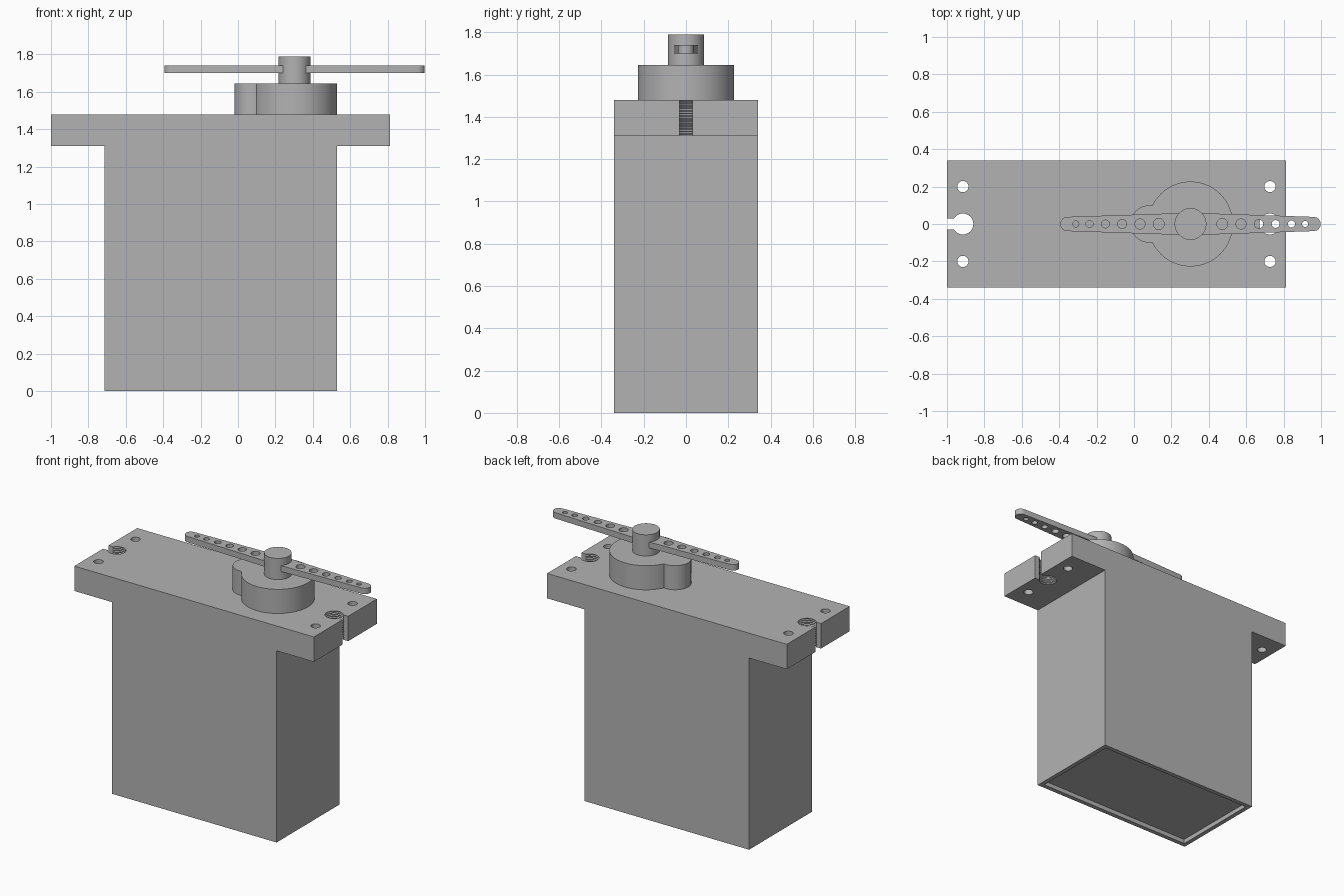
import bpy, bmesh
from math import cos, sin, pi
from mathutils import Matrix

cube = bpy.data.objects.get("Cube")
if cube:
    bpy.data.objects.remove(cube, do_unlink=True)

grey = bpy.data.materials.new("mid grey plastic")
grey.use_nodes = True
colour = (0.45, 0.45, 0.45, 1)
grey.diffuse_color = colour
grey.node_tree.nodes["Principled BSDF"].inputs["Base Color"].default_value = colour

AXIS = 0.302          # x of the output shaft
HALF_Y = 0.34         # half depth of the case
LEDGE, DECK = 1.31, 1.48


def finish(bm, name):
    bmesh.ops.recalc_face_normals(bm, faces=bm.faces)
    mesh = bpy.data.meshes.new(name)
    bm.to_mesh(mesh)
    bm.free()
    mesh.materials.append(grey)
    obj = bpy.data.objects.new(name, mesh)
    bpy.context.collection.objects.link(obj)
    return obj


def activate(obj):
    bpy.ops.object.select_all(action='DESELECT')
    obj.select_set(True)
    bpy.context.view_layer.objects.active = obj


def smooth(obj):
    activate(obj)
    bpy.ops.object.shade_smooth_by_angle(angle=0.6)


def prism(name, outline, offset):
    """Extrude a closed 3D outline along the offset."""
    bm = bmesh.new()
    face = bm.faces.new([bm.verts.new(p) for p in outline])
    new = bmesh.ops.extrude_face_region(bm, geom=[face])["geom"]
    bmesh.ops.translate(bm, vec=offset, verts=[v for v in new if isinstance(v, bmesh.types.BMVert)])
    return finish(bm, name)


def box(name, x0, x1, y, z0, z1):
    return prism(name, [(x0, -y, z0), (x1, -y, z0), (x1, y, z0), (x0, y, z0)], (0, 0, z1 - z0))


def lathe(name, x, y, profile, sides=48):
    """Stack rings given as (radius, z) and cap both ends."""
    bm = bmesh.new()
    rings = [[bm.verts.new((x + r * cos(2 * pi * i / sides), y + r * sin(2 * pi * i / sides), z))
              for i in range(sides)] for r, z in profile]
    for a, b in zip(rings, rings[1:]):
        for i in range(sides):
            j = (i + 1) % sides
            bm.faces.new((a[i], a[j], b[j], b[i]))
    bm.faces.new(rings[0])
    bm.faces.new(rings[-1])
    return finish(bm, name)


def cylinder(name, x, y, r, z0, z1, sides=48):
    return lathe(name, x, y, [(r, z0), (r, z1)], sides)


def combine(target, tool, operation='DIFFERENCE'):
    mod = target.modifiers.new("cut", 'BOOLEAN')
    mod.operation, mod.solver, mod.object = operation, 'EXACT', tool
    activate(target)
    bpy.ops.object.modifier_apply(modifier=mod.name)
    bpy.data.objects.remove(tool, do_unlink=True)


# Case with mounting ears, as one T-shaped extrusion
LEFT, RIGHT, EAR_L, EAR_R = -0.715, 0.53, -1.0, 0.812
tee = [(LEFT, 0), (RIGHT, 0), (RIGHT, LEDGE), (EAR_R, LEDGE),
       (EAR_R, DECK), (EAR_L, DECK), (EAR_L, LEDGE), (LEFT, LEDGE)]
case = prism("servo_case", [(x, -HALF_Y, z) for x, z in tee], (0, 2 * HALF_Y, 0))

# Shallow recess under the case
RIM = 0.03
combine(case, box("recess_cutter", LEFT + RIM, RIGHT - RIM, HALF_Y - RIM, -0.1, 0.03))

# Ridged keyhole slots and screw holes in both ears
ridges = 14
pitch = (DECK - LEDGE) / ridges
thread = [(0.056 + 0.005 * (k % 2), LEDGE + (k - 2) * pitch / 2) for k in range(2 * ridges + 5)]
for hole_x, slot in ((-0.915, (-1.1, -0.93)), (0.727, (0.74, 0.9))):
    combine(case, lathe("keyhole_cutter", hole_x, 0, thread, 32))
    combine(case, box("slot_cutter", *slot, 0.03, LEDGE - 0.1, DECK + 0.1))
    for y in (-0.2, 0.2):
        combine(case, cylinder("screw_hole_cutter", hole_x, y, 0.03, LEDGE - 0.1, DECK + 0.1, 32))
smooth(case)

# Gear housing: a large round boss with a small side lobe
boss = cylinder("gear_housing", AXIS, 0, 0.227, DECK, 1.645, 64)
combine(boss, cylinder("housing_lobe", 0.082, 0, 0.1, DECK, 1.645), 'UNION')
smooth(boss)

# Output shaft
smooth(cylinder("output_shaft", AXIS, 0, 0.085, 1.645, 1.79))

# Tapered two-arm horn with rounded tips
TIP, TIP_R = 0.658, 0.038
outline = []
for side in (0, pi):
    for k in range(13):
        a = side - pi / 2 + pi * k / 12
        outline.append((AXIS + TIP * cos(side) + TIP_R * cos(a), TIP_R * sin(a), 1.70))
    outline.append((AXIS, 0.06 * cos(side), 1.70))
horn = prism("control_horn", outline, (0, 0, 0.04))

# Holes shrink towards the tips
for reach, r in ((0.17, 0.029), (0.27, 0.027), (0.365, 0.024),
                 (0.455, 0.021), (0.54, 0.019), (0.613, 0.016)):
    for sign in (-1, 1):
        combine(horn, cylinder("horn_hole_cutter", AXIS + sign * reach, 0, r, 1.6, 1.8, 24))
smooth(horn)
